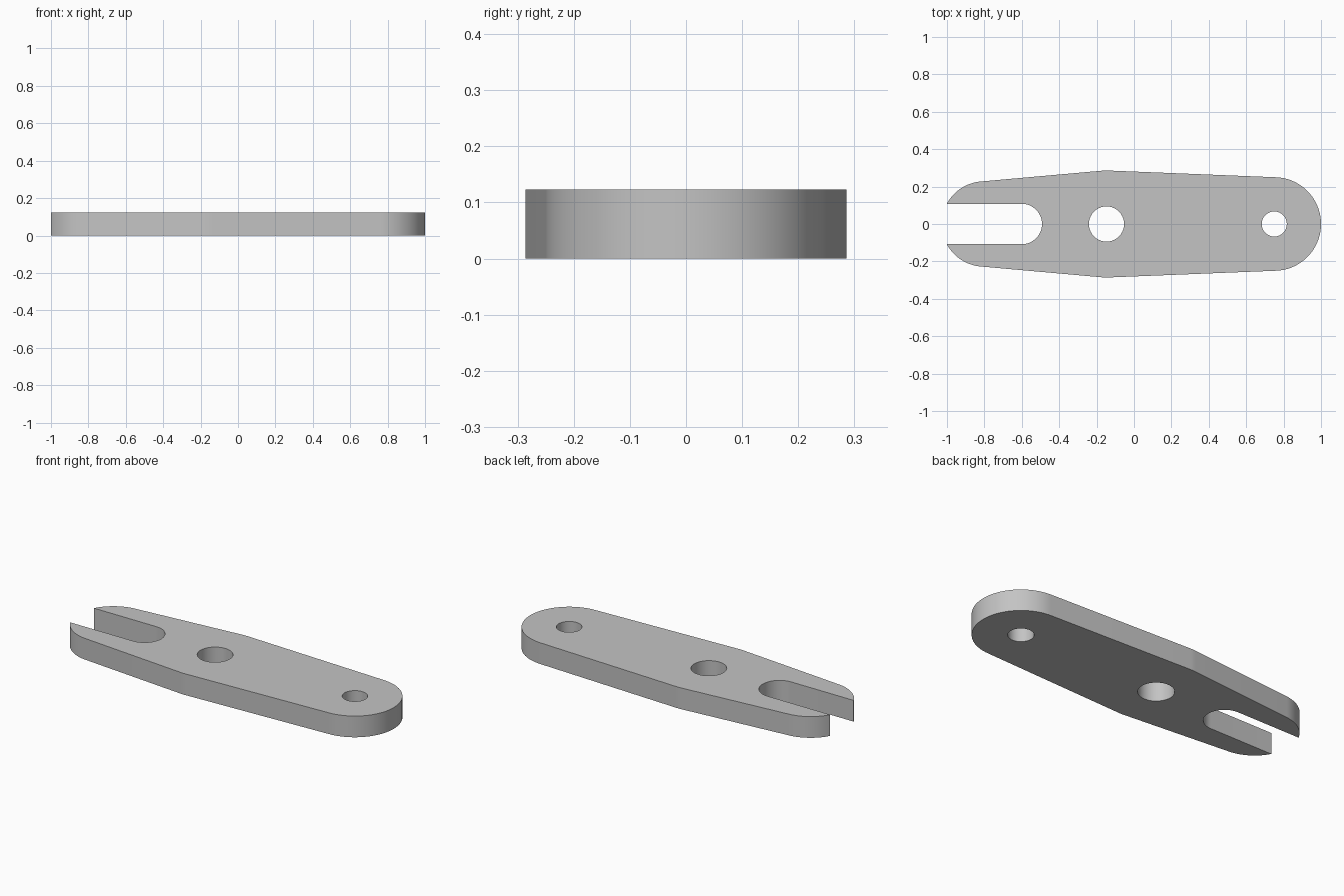
import bpy
import bmesh
from math import asin, cos, sin, pi

THICK = 0.123
SLOT_R, SLOT_X = 0.108, -0.6
# Rounded bosses along the arm: centre x and radius
FORK, PIVOT, TIP = (-0.8, 0.228), (-0.147, 0.286), (0.75, 0.25)

cube = bpy.data.objects.get("Cube")
if cube:
    bpy.data.objects.remove(cube, do_unlink=True)

grey = bpy.data.materials.new("plain grey")
grey.use_nodes = True
grey.diffuse_color = (0.55, 0.55, 0.55, 1)
grey.node_tree.nodes["Principled BSDF"].inputs["Base Color"].default_value = grey.diffuse_color


def arc(x, r, start, end, steps):
    """Points along a circle centred on the x axis."""
    angles = [start + (end - start) * i / steps for i in range(steps + 1)]
    return [(x + r * cos(a), r * sin(a)) for a in angles]


def tangent_angle(a, b):
    """Direction of the upper line touching two bosses."""
    return pi / 2 + asin((b[1] - a[1]) / (b[0] - a[0]))


def prism(name, points, z0, z1):
    """Extrude a flat outline between two heights."""
    bm = bmesh.new()
    face = bm.faces.new([bm.verts.new((x, y, z0)) for x, y in points])
    grown = bmesh.ops.extrude_face_region(bm, geom=[face])["geom"]
    top = [v for v in grown if isinstance(v, bmesh.types.BMVert)]
    bmesh.ops.translate(bm, vec=(0, 0, z1 - z0), verts=top)
    bmesh.ops.recalc_face_normals(bm, faces=bm.faces)
    mesh = bpy.data.meshes.new(name)
    bm.to_mesh(mesh)
    bm.free()
    mesh.materials.append(grey)
    obj = bpy.data.objects.new(name, mesh)
    bpy.context.collection.objects.link(obj)
    return obj


# Upper half of the outline, from tip to fork, mirrored for the lower half
rear = tangent_angle(FORK, PIVOT)
front = tangent_angle(PIVOT, TIP)
mouth = pi - asin(SLOT_R / FORK[1])
upper = arc(*TIP, 0, front, 24)
upper += arc(*PIVOT, front, rear, 4)
upper += arc(*FORK, rear, mouth, 16)
slot = arc(SLOT_X, SLOT_R, pi / 2, -pi / 2, 32)
lower = [(x, -y) for x, y in reversed(upper[1:])]
arm = prism("link_arm", upper + slot + lower, 0, THICK)

# Round through holes
for name, x, r in (("pivot_hole", PIVOT[0], 0.094), ("tip_hole", TIP[0], 0.067)):
    cutter = prism(name, arc(x, r, 0, 2 * pi, 64)[:-1], -0.1, THICK + 0.1)
    cutter.hide_render = True
    cut = arm.modifiers.new(name, "BOOLEAN")
    cut.operation = "DIFFERENCE"
    cut.solver = "EXACT"
    cut.object = cutter
    bpy.context.view_layer.objects.active = arm
    bpy.ops.object.modifier_apply(modifier=cut.name)
    bpy.data.objects.remove(cutter, do_unlink=True)

# Smooth walls, crisp rims
bpy.ops.object.select_all(action="DESELECT")
arm.select_set(True)
bpy.context.view_layer.objects.active = arm
bpy.ops.object.shade_smooth_by_angle(angle=pi / 6)
